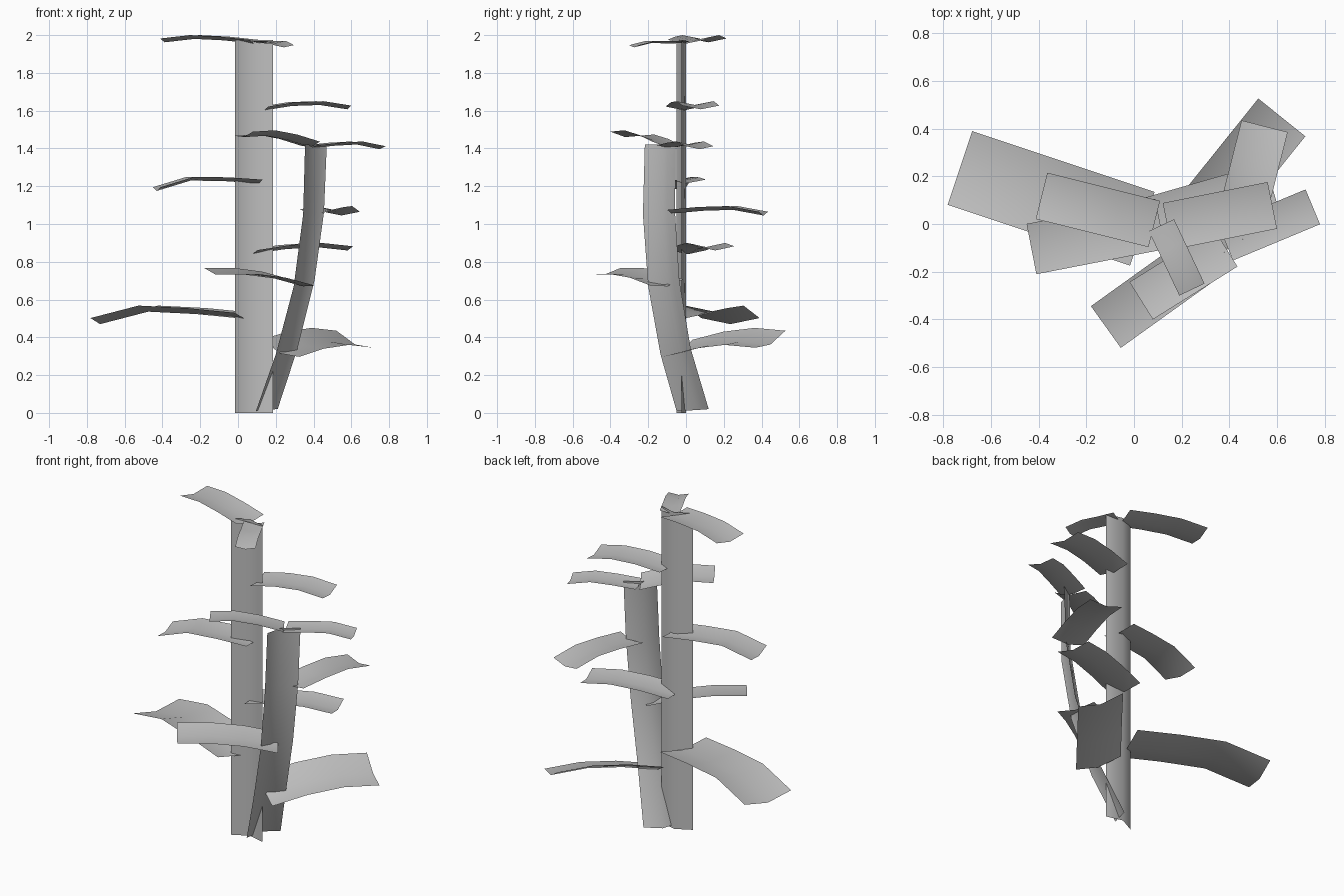
import bpy
from mathutils import Vector

if "Cube" in bpy.data.objects:
    bpy.data.objects.remove(bpy.data.objects["Cube"], do_unlink=True)

# Single grey for the whole plant
grey = bpy.data.materials.new("plain grey")
grey.use_nodes = True
grey.diffuse_color = (0.52, 0.52, 0.52, 1)
grey.node_tree.nodes["Principled BSDF"].inputs["Base Color"].default_value = (0.52, 0.52, 0.52, 1)


def sheet(name, rows):
    """Smooth sheet skinned over rows of (left, fold, right) points."""
    verts = [p for row in rows for p in row]
    faces = []
    for i in range(len(rows) - 1):
        for j in range(2):
            a = 3 * i + j
            faces.append((a, a + 1, a + 4, a + 3))
    mesh = bpy.data.meshes.new(name)
    mesh.from_pydata(verts, [], faces)
    mesh.materials.append(grey)
    mesh.polygons.foreach_set("use_smooth", [True] * len(faces))
    obj = bpy.data.objects.new(name, mesh)
    bpy.context.collection.objects.link(obj)
    return obj


def stalk(name, edges, fold):
    """Folded strip between two edge paths, the fold pushed to the back."""
    rows = []
    for left, right in edges:
        left, right = Vector(left), Vector(right)
        span = right - left
        back = Vector((-span.y, span.x, 0)).normalized()
        rows.append((left, (left + right) / 2 + back * fold, right))
    return sheet(name, rows)


def leaf(name, base, tip, width, heights, fold, roll=0.0):
    """Arched gutter-shaped leaf; roll lifts its left edge and lowers its right."""
    base, tip = Vector(base), Vector(tip)
    along = (tip - base).normalized()
    side = Vector((-along.y, along.x)) * width / 2
    rows = []
    for i, z in enumerate(heights):
        c = base.lerp(tip, i / (len(heights) - 1))
        left, right = c + side, c - side
        rows.append(((left.x, left.y, z + roll),
                     (c.x, c.y, z - fold),
                     (right.x, right.y, z - roll)))
    # wind the faces so that the upper side is the front
    return sheet(name, [row[::-1] for row in rows][::-1])


# Straight tall stalk
stalk("tall_stalk", [((-0.015, -0.05, z), (0.185, -0.025, z))
                     for z in (0, 0.5, 1.0, 1.5, 1.975)], 0.038)

# Shorter stalk, bowed forward and to the left
stalk("bent_stalk", [
    ((0.095, -0.05, 0.01), (0.21, 0.12, 0.02)),
    ((0.20, -0.135, 0.31), (0.315, 0.025, 0.34)),
    ((0.295, -0.20, 0.67), (0.405, -0.035, 0.70)),
    ((0.345, -0.228, 1.05), (0.455, -0.058, 1.06)),
    ((0.355, -0.218, 1.42), (0.47, -0.055, 1.42)),
], 0.04)

# Leaves of the tall stalk
leaf("tall_top_leaf", (0.085, 0.0), (-0.388, 0.118), 0.20,
     (1.975, 1.992, 2.0, 1.982), 0.02)
leaf("tall_small_top_leaf", (0.115, -0.005), (0.243, -0.275), 0.117,
     (1.97, 1.968, 1.97, 1.947), 0.012)
leaf("tall_upper_right_leaf", (0.14, -0.01), (0.58, 0.078), 0.20,
     (1.622, 1.645, 1.65, 1.627), 0.02)
leaf("tall_middle_left_leaf", (0.11, 0.0), (-0.43, -0.105), 0.215,
     (1.235, 1.247, 1.25, 1.195), 0.02)
leaf("tall_lower_right_leaf", (0.075, 0.01), (0.58, 0.155), 0.21,
     (0.862, 0.888, 0.90, 0.882), 0.022)
leaf("tall_large_left_leaf", (0.035, -0.02), (-0.73, 0.235), 0.326,
     (0.53, 0.555, 0.568, 0.502), 0.032)

# Leaves of the bent stalk
leaf("bent_top_front_leaf", (0.385, -0.10), (0.03, -0.322), 0.185,
     (1.425, 1.462, 1.485, 1.478), 0.018, 0.011)
leaf("bent_top_right_leaf", (0.385, -0.08), (0.75, 0.072), 0.158,
     (1.417, 1.43, 1.437, 1.412), 0.016)
leaf("bent_back_leaf", (0.425, -0.075), (0.548, 0.41), 0.20,
     (1.075, 1.09, 1.095, 1.065), 0.02)
leaf("bent_front_leaf", (0.345, -0.10), (-0.118, -0.432), 0.215,
     (0.69, 0.732, 0.752, 0.752), 0.02, -0.016)
leaf("bent_low_back_leaf", (0.225, -0.045), (0.62, 0.447), 0.253,
     (0.342, 0.385, 0.405, 0.39), 0.028, 0.045)
